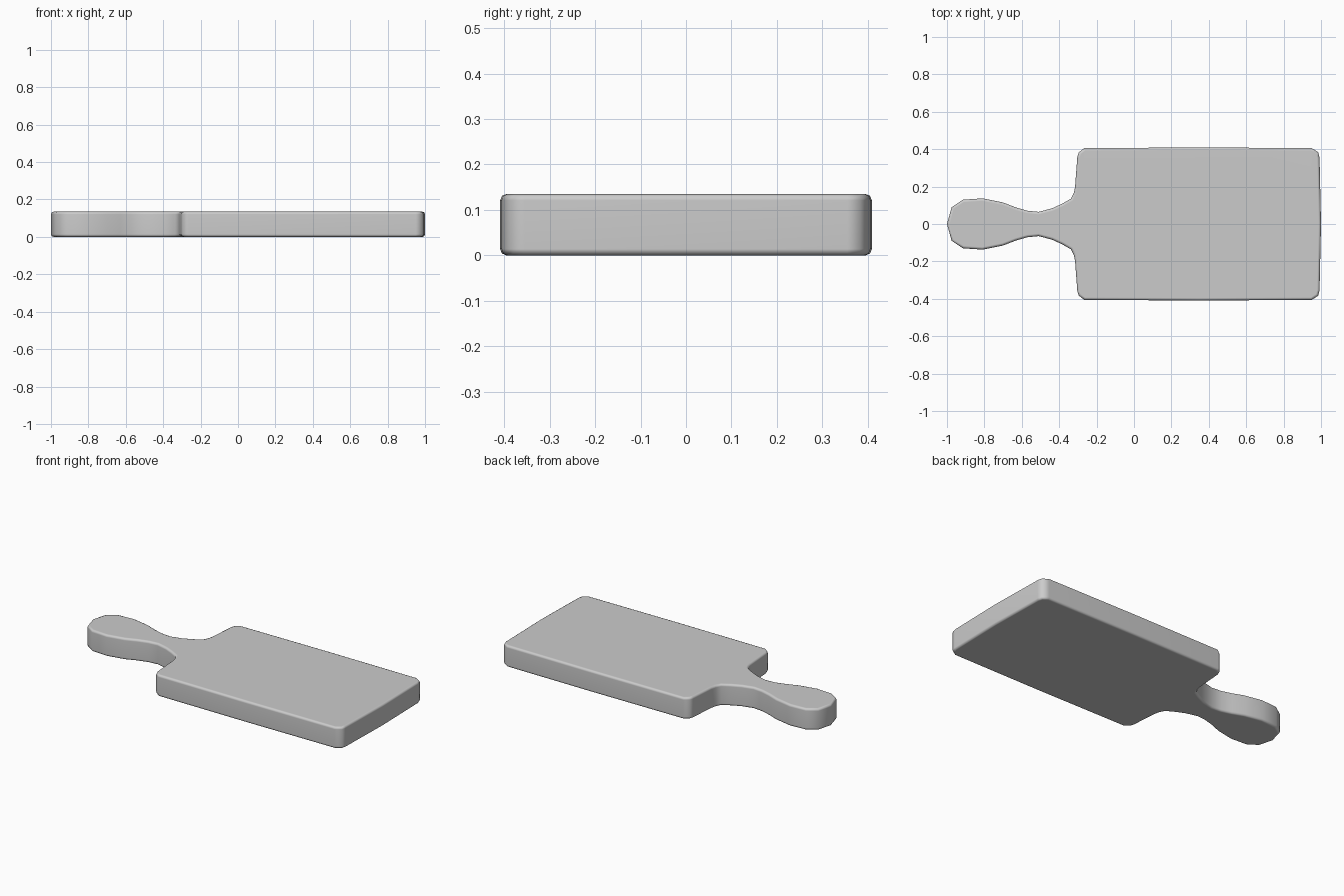
import bpy, bmesh

if "Cube" in bpy.data.objects:
    bpy.data.objects.remove(bpy.data.objects["Cube"])

# Half outline of the paddle board, handle tip to far end
half = [(-1.0, 0), (-0.975, 0.09), (-0.915, 0.13), (-0.81, 0.137), (-0.70, 0.115),
        (-0.63, 0.088), (-0.57, 0.071), (-0.51, 0.065), (-0.44, 0.083), (-0.385, 0.108),
        (-0.338, 0.135), (-0.322, 0.165), (-0.315, 0.20), (-0.303, 0.36),
        (-0.295, 0.383), (-0.265, 0.406), (0.35, 0.409), (0.95, 0.406),
        (0.985, 0.383), (0.992, 0.355), (1.0, 0)]
outline = half + [(x, -y) for x, y in half[-2:0:-1]]
HEIGHT = 0.135

# Extrude the outline into a solid slab
bm = bmesh.new()
base = bm.faces.new([bm.verts.new((x, y, 0)) for x, y in outline])
ext = bmesh.ops.extrude_face_region(bm, geom=[base], use_keep_orig=True)
top = [g for g in ext["geom"] if isinstance(g, bmesh.types.BMVert)]
bmesh.ops.translate(bm, verts=top, vec=(0, 0, HEIGHT))
bmesh.ops.recalc_face_normals(bm, faces=bm.faces)

# Round the top and bottom rims
rims = [e for e in bm.edges if abs(e.verts[0].co.z - e.verts[1].co.z) < 1e-5]
bmesh.ops.bevel(bm, geom=rims, offset=0.014, segments=2, profile=0.5, affect='EDGES')
bmesh.ops.recalc_face_normals(bm, faces=bm.faces)

mesh = bpy.data.meshes.new("cutting_board")
bm.to_mesh(mesh)
bm.free()
board = bpy.data.objects.new("cutting_board", mesh)
bpy.context.collection.objects.link(board)

# Smooth shading with flat broad faces
for p in mesh.polygons:
    p.use_smooth = True
wn = board.modifiers.new("weighted_normals", 'WEIGHTED_NORMAL')
wn.keep_sharp = True
